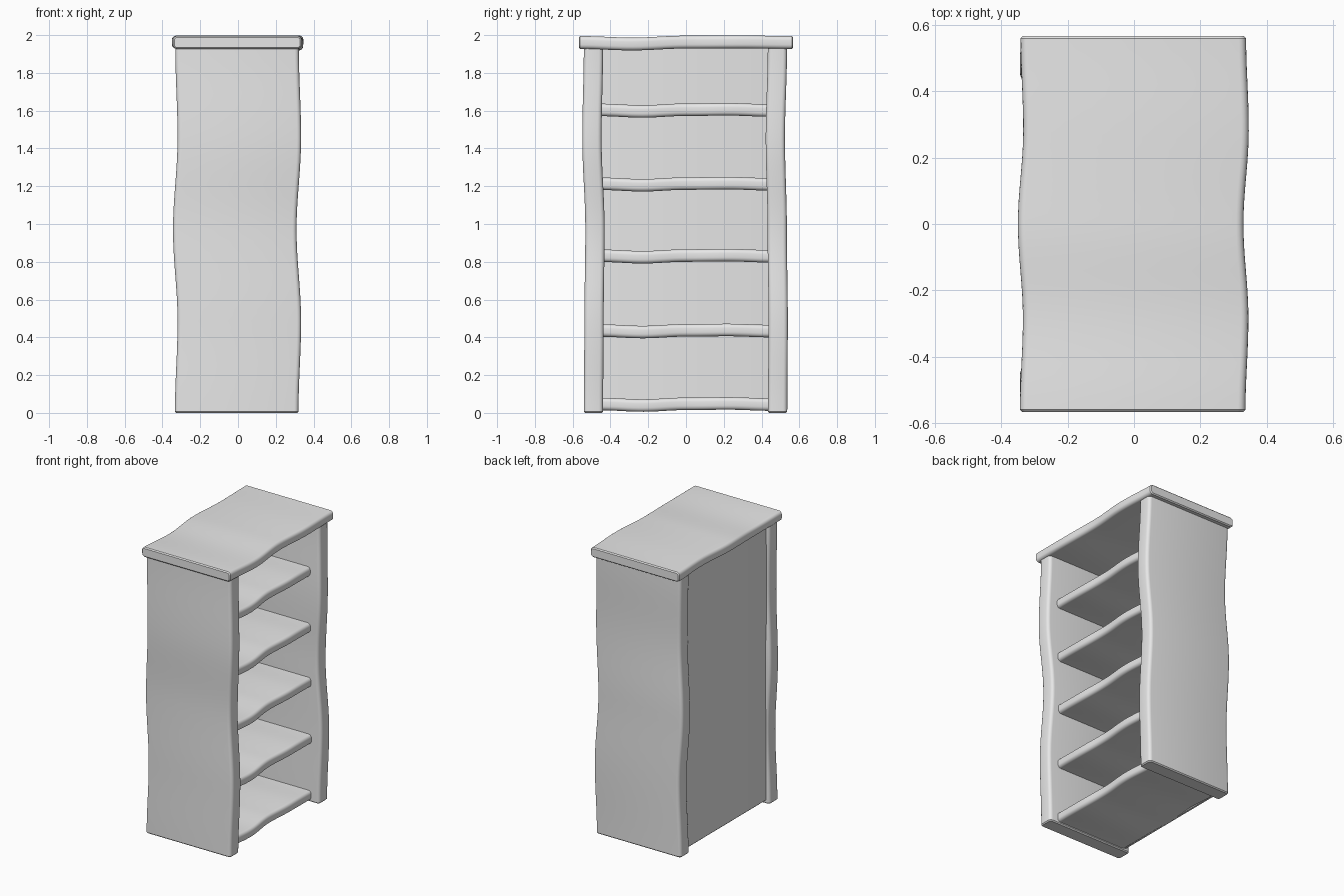
import bpy
import bmesh
import math

cube = bpy.data.objects.get("Cube")
if cube:
    bpy.data.objects.remove(cube, do_unlink=True)

# Single plain grey finish
grey = bpy.data.materials.new("plain_grey")
grey.use_nodes = True
grey.diffuse_color = (0.8, 0.8, 0.8, 1)
grey.node_tree.nodes["Principled BSDF"].inputs["Base Color"].default_value = (0.8, 0.8, 0.8, 1)


def wave(values, t):
    """Smooth curve through evenly spaced offsets, t from 0 to 1."""
    n = len(values) - 1
    i = min(int(t * n), n - 1)
    f = t * n - i
    f = (1 - math.cos(math.pi * f)) / 2
    return values[i] * (1 - f) + values[i + 1] * f


def rounded_rect(hu, hv, r, seg=4):
    """Outline of a rectangle with rounded corners."""
    pts = []
    for k, (su, sv) in enumerate([(1, 1), (-1, 1), (-1, -1), (1, -1)]):
        for s in range(seg + 1):
            a = math.pi / 2 * (k + s / seg)
            pts.append((su * (hu - r) + r * math.cos(a), sv * (hv - r) + r * math.sin(a)))
    return pts


def board(name, axis, span, centre, half, wave_x, wave_other, radius=0.022, steps=32):
    """Wavy board: a rounded section swept along y or z."""
    lip = 0.007
    start, end = span
    stations = [(start, lip)]
    stations += [(start + lip + (end - start - 2 * lip) * i / steps, 0) for i in range(steps + 1)]
    stations += [(end, lip)]
    bm = bmesh.new()
    rings = []
    for pos, inset in stations:
        t = (pos - start) / (end - start)
        cx = centre[0] + wave(wave_x, t)
        co = centre[1] + wave(wave_other, t)
        ring = []
        for u, v in rounded_rect(half[0] - inset, half[1] - inset, radius - inset):
            p = (cx + u, co + v, pos) if axis == "z" else (cx + u, pos, co + v)
            ring.append(bm.verts.new(p))
        rings.append(ring)
    n = len(rings[0])
    for a, b in zip(rings, rings[1:]):
        for i in range(n):
            j = (i + 1) % n
            bm.faces.new((a[i], a[j], b[j], b[i]))
    bm.faces.new(rings[0])
    bm.faces.new(rings[-1])
    bmesh.ops.recalc_face_normals(bm, faces=bm.faces)
    mesh = bpy.data.meshes.new(name)
    bm.to_mesh(mesh)
    bm.free()
    mesh.materials.append(grey)
    obj = bpy.data.objects.new(name, mesh)
    bpy.context.collection.objects.link(obj)
    bpy.ops.object.select_all(action="DESELECT")
    obj.select_set(True)
    bpy.context.view_layer.objects.active = obj
    bpy.ops.object.shade_smooth_by_angle(angle=math.radians(40))
    return obj


FLAT = [0, 0]

# Two upright end panels
panel_sway = [-0.007, 0.007, -0.017, 0.007, -0.005]
board("front_panel", "z", (0, 1.94), (0, -0.49), (0.327, 0.051),
      panel_sway, [0, 0.003, 0.008, -0.008, 0])
board("rear_panel", "z", (0, 1.94), (0, 0.485), (0.327, 0.051),
      panel_sway, [0, 0.003, -0.002, -0.012, -0.001])

# Overhanging top board
board("top_board", "y", (-0.567, 0.567), (0, 1.961), (0.34, 0.034),
      [-0.004, 0.005, -0.01, 0.006, -0.002], [0, -0.008, 0.002, 0.003, 0])

# Thin sheet closing the back of the shelves
board("back_sheet", "z", (0.02, 1.95), (-0.295, 0), (0.013, 0.45), FLAT, FLAT, radius=0.009)

# Five shelves
for i, z in enumerate([0.046, 0.435, 0.831, 1.212, 1.603]):
    board(f"shelf_{i + 1}", "y", (-0.455, 0.45), (-0.018, z), (0.276, 0.033),
          [0, 0.007, -0.007, 0.006, 0], [0.001, -0.007, 0.002, 0.004, -0.002])
